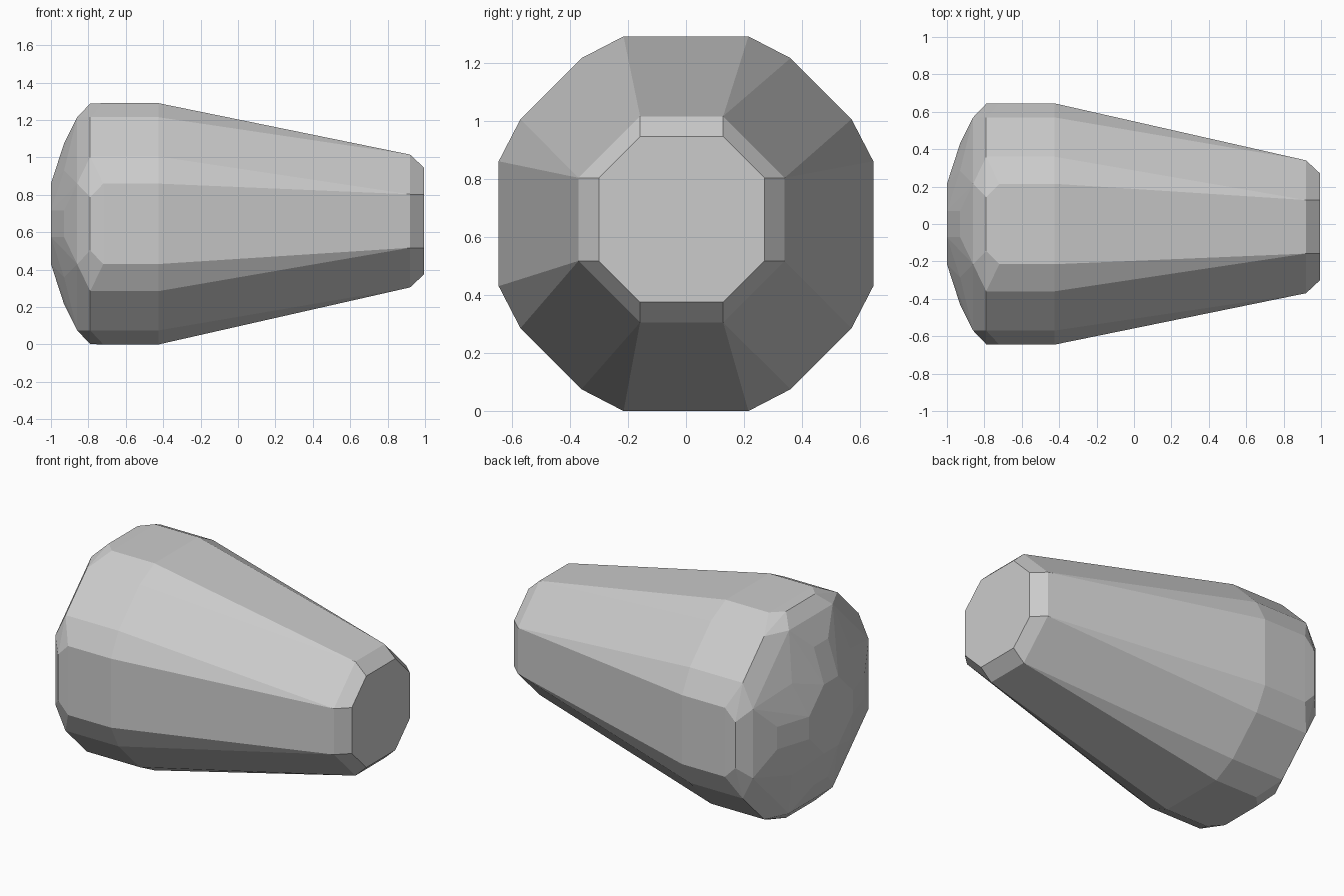
import bpy, bmesh, math

if "Cube" in bpy.data.objects:
    bpy.data.objects.remove(bpy.data.objects["Cube"])

CZ = 0.645  # height of the long axis


def ring(bm, x, pairs, cy=0.0, cz=CZ):
    """Add points (a, b) mirrored through all eight symmetric positions."""
    pts = set()
    for a, b in pairs:
        for sa in (-1, 1):
            for sb in (-1, 1):
                pts.add((sa * a, sb * b))
                pts.add((sb * b, sa * a))
    for y, z in sorted(pts):
        bm.verts.new((x, cy + y, cz + z))


bm = bmesh.new()

# Domed back end
ring(bm, -1.0, [(0.215, 0.07)])
ring(bm, -0.93, [(0.43, 0.07), (0.285, 0.285)])
ring(bm, -0.86, [(0.57, 0.215)])

# Bevelled rim with cut corners
ring(bm, -0.79, [(0.643, 0.143), (0.57, 0.36)])
ring(bm, -0.72, [(0.645, 0.215)])

# Widest section, then the taper to the bevelled tip
ring(bm, -0.425, [(0.645, 0.215), (0.57, 0.36)])
ring(bm, 0.92, [(0.355, 0.143)], -0.015, 0.66)
ring(bm, 0.995, [(0.285, 0.143)], -0.015, 0.66)

# The form is convex, so skin the sections with a hull and merge flat faces
bmesh.ops.convex_hull(bm, input=bm.verts[:])
bmesh.ops.delete(bm, geom=[v for v in bm.verts if not v.link_faces], context='VERTS')
bmesh.ops.dissolve_limit(bm, angle_limit=math.radians(1.5),
                         verts=bm.verts[:], edges=bm.edges[:])
bmesh.ops.recalc_face_normals(bm, faces=bm.faces[:])

mesh = bpy.data.meshes.new("tapered_plug")
bm.to_mesh(mesh)
bm.free()

# Single light grey colour, flat faces
mat = bpy.data.materials.new("light grey")
mat.diffuse_color = (0.6, 0.6, 0.6, 1.0)
mat.use_nodes = True
mat.node_tree.nodes["Principled BSDF"].inputs["Base Color"].default_value = mat.diffuse_color
mesh.materials.append(mat)
obj = bpy.data.objects.new("tapered_plug", mesh)
bpy.context.collection.objects.link(obj)
